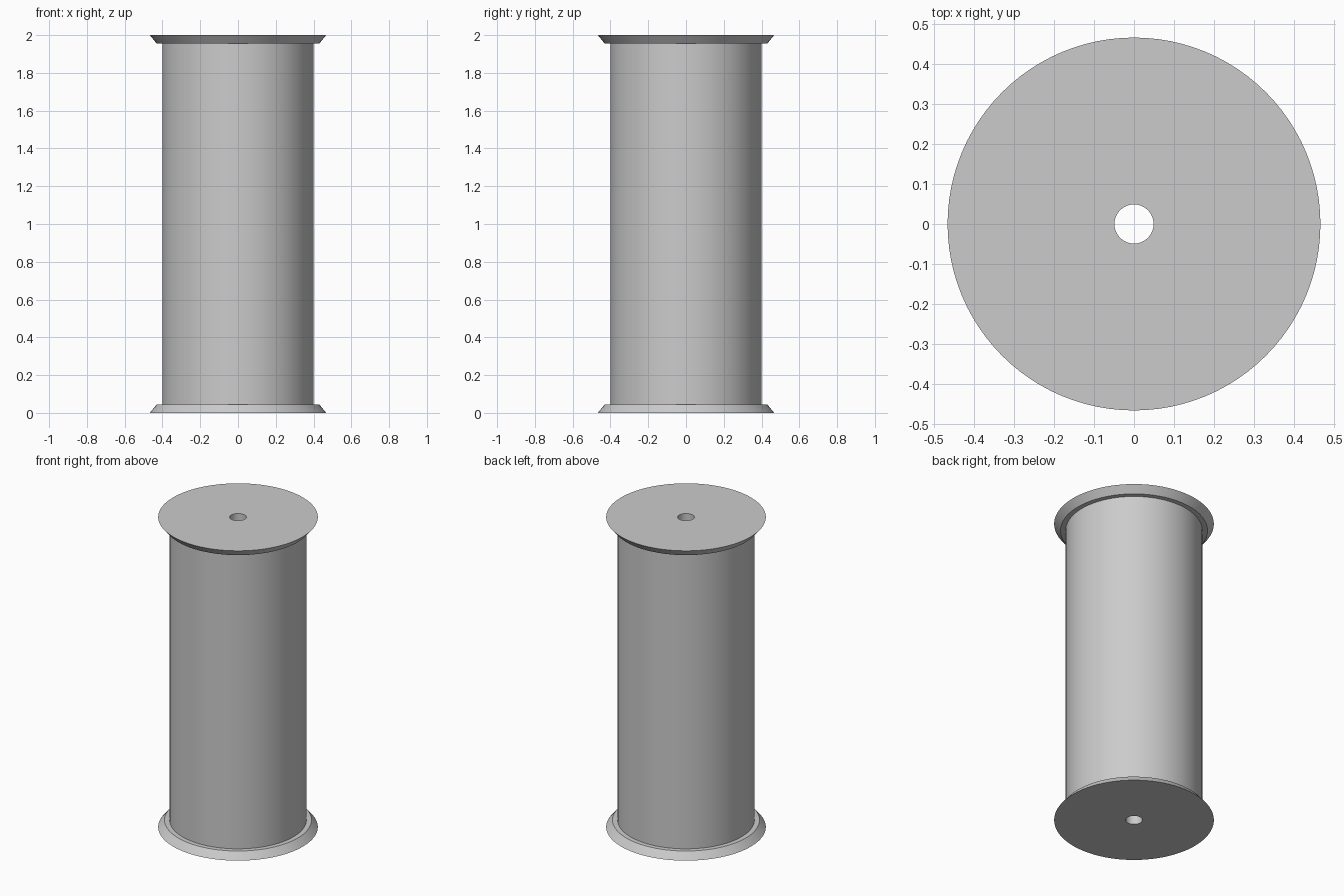
import bpy
import bmesh
import math

SEGMENTS = 96
HEIGHT = 2.0
BORE, BARREL, LIP, RIM = 0.049, 0.40, 0.43, 0.467
FLANGE = 0.045

cube = bpy.data.objects.get("Cube")
if cube:
    bpy.data.objects.remove(cube, do_unlink=True)


def make_material(name, color):
    mat = bpy.data.materials.new(name)
    mat.use_nodes = True
    mat.diffuse_color = color
    mat.node_tree.nodes["Principled BSDF"].inputs["Base Color"].default_value = color
    return mat


def lathe(name, profile, mat):
    """Revolve a closed (radius, height) profile around z."""
    bm = bmesh.new()
    rings = []
    for i in range(SEGMENTS):
        a = math.tau * i / SEGMENTS
        rings.append([bm.verts.new((r * math.cos(a), r * math.sin(a), z))
                      for r, z in profile])
    n = len(profile)
    for i, ring in enumerate(rings):
        following = rings[(i + 1) % SEGMENTS]
        for j in range(n):
            k = (j + 1) % n
            bm.faces.new((ring[j], following[j], following[k], ring[k]))
    bmesh.ops.recalc_face_normals(bm, faces=bm.faces)
    mesh = bpy.data.meshes.new(name)
    bm.to_mesh(mesh)
    bm.free()
    mesh.materials.append(mat)
    obj = bpy.data.objects.new(name, mesh)
    bpy.context.collection.objects.link(obj)
    bpy.ops.object.select_all(action='DESELECT')
    obj.select_set(True)
    bpy.context.view_layer.objects.active = obj
    bpy.ops.object.shade_smooth_by_angle(angle=math.radians(30))
    return obj


# Spool: bored barrel with a bevelled flange, mirrored at the other end
grey = make_material("plain grey", (0.6, 0.6, 0.6, 1.0))
lower = [(BORE, 0), (RIM, 0), (LIP, FLANGE), (BARREL, FLANGE)]
upper = [(r, HEIGHT - z) for r, z in reversed(lower)]
lathe("spool", lower + upper, grey)
